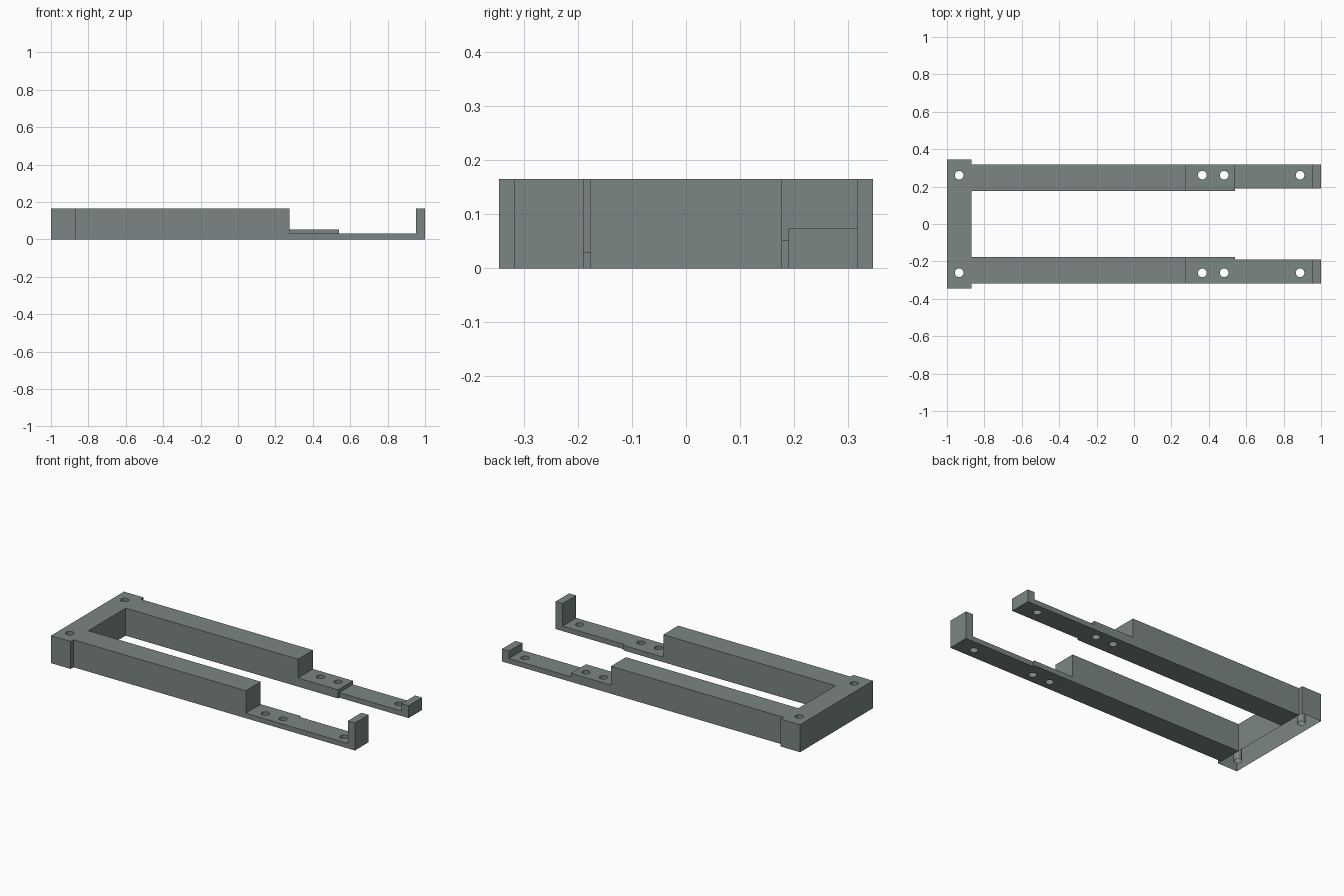
import bpy, bmesh, math
from mathutils import Matrix, Vector

if "Cube" in bpy.data.objects:
    bpy.data.objects.remove(bpy.data.objects["Cube"])

grey = bpy.data.materials.new("slate_grey")
grey.diffuse_color = (0.20, 0.235, 0.235, 1)
grey.use_nodes = True
grey.node_tree.nodes["Principled BSDF"].inputs["Base Color"].default_value = grey.diffuse_color

HEIGHT = 0.165
BAR_X = -0.87       # inner face of the crossbar
HOLE_R = 0.023
HOLE_Y = 0.261


def add_box(bm, lo, hi):
    lo, hi = Vector(lo), Vector(hi)
    mat = Matrix.Translation((lo + hi) / 2) @ Matrix.Diagonal((*(hi - lo), 1))
    bmesh.ops.create_cube(bm, size=1, matrix=mat)


def add_hole(bm, x, y):
    bmesh.ops.create_cone(bm, cap_ends=True, segments=32, radius1=HOLE_R, radius2=HOLE_R,
                          depth=0.6, matrix=Matrix.Translation((x, y, 0.1)))


def to_object(bm, name):
    bmesh.ops.recalc_face_normals(bm, faces=bm.faces)
    mesh = bpy.data.meshes.new(name)
    bm.to_mesh(mesh)
    bm.free()
    mesh.materials.append(grey)
    obj = bpy.data.objects.new(name, mesh)
    bpy.context.collection.objects.link(obj)
    return obj


def cut(obj, cutter):
    """Subtract the cutter, bake the result and remove the cutter."""
    mod = obj.modifiers.new("cut", "BOOLEAN")
    mod.operation, mod.solver, mod.object = "DIFFERENCE", "EXACT", cutter
    graph = bpy.context.evaluated_depsgraph_get()
    baked = bpy.data.meshes.new_from_object(obj.evaluated_get(graph))
    obj.modifiers.clear()
    obj.data = baked
    bpy.data.objects.remove(cutter)


def drop_faces(obj, rule):
    bm = bmesh.new()
    bm.from_mesh(obj.data)
    bm.normal_update()
    bmesh.ops.delete(bm, geom=[f for f in bm.faces if rule(f)], context="FACES")
    bm.to_mesh(obj.data)
    bm.free()


def make_arm(name, side, ledge_z, post_z):
    """Side profile extruded across the arm, with a narrowed tip and screw holes."""
    tip_z = 0.03
    profile = [(BAR_X, 0), (1, 0), (1, post_z), (0.953, post_z), (0.953, tip_z)]
    if ledge_z > tip_z:
        profile += [(0.54, tip_z), (0.54, ledge_z)]
    profile += [(0.275, ledge_z), (0.275, HEIGHT), (BAR_X, HEIGHT)]
    bm = bmesh.new()
    face = bm.faces.new([bm.verts.new((x, side * 0.177, z)) for x, z in profile])
    ext = bmesh.ops.extrude_face_region(bm, geom=[face])["geom"]
    verts = [v for v in ext if isinstance(v, bmesh.types.BMVert)]
    bmesh.ops.translate(bm, verts=verts, vec=(0, side * 0.142, 0))
    arm = to_object(bm, name)

    bm = bmesh.new()
    ys = sorted((side * 0.10, side * 0.19))
    add_box(bm, (0.54, ys[0], -0.1), (1.1, ys[1], 0.3))
    for x in (0.365, 0.482, 0.888):
        add_hole(bm, x, side * HOLE_Y)
    cut(arm, to_object(bm, "arm_cutter"))
    # the end meeting the crossbar stays open
    drop_faces(arm, lambda f: f.normal.x < -0.9 and f.calc_center_median().x < BAR_X + 0.001)
    return arm


# Side arms: the front one has a tall end post, the back one a raised ledge and short post
arms = [make_arm("front_arm", -1, 0.03, HEIGHT),
        make_arm("back_arm", 1, 0.052, 0.074)]

# Crossbar: box with two screw tubes, open underneath
bm = bmesh.new()
add_box(bm, (-1, -0.346, 0), (BAR_X, 0.346, HEIGHT))
crossbar = to_object(bm, "crossbar")
bm = bmesh.new()
for s in (-1, 1):
    add_hole(bm, -0.935, s * HOLE_Y)
cut(crossbar, to_object(bm, "crossbar_cutter"))
drop_faces(crossbar, lambda f: f.normal.z < -0.9)

# Smooth hole walls, sharp edges elsewhere
for obj in arms + [crossbar]:
    obj.select_set(True)
bpy.context.view_layer.objects.active = crossbar
bpy.ops.object.shade_smooth_by_angle(angle=math.radians(30))
